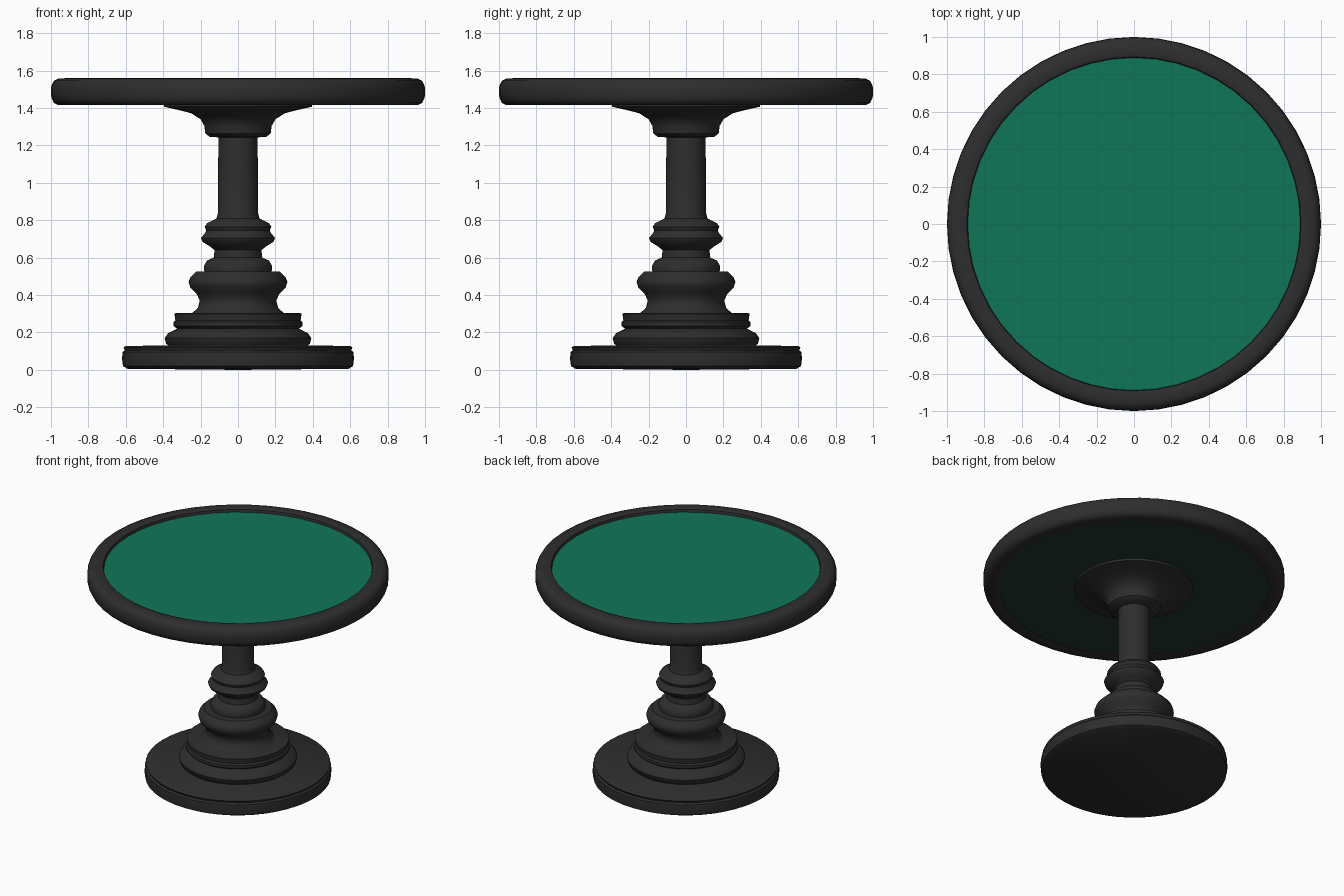
import bpy
import bmesh
import math
from mathutils import Matrix, Vector

cube = bpy.data.objects.get("Cube")
if cube:
    bpy.data.objects.remove(cube, do_unlink=True)


def material(name, rgb):
    mat = bpy.data.materials.new(name)
    mat.use_nodes = True
    color = (*rgb, 1.0)
    mat.diffuse_color = color
    bsdf = next(n for n in mat.node_tree.nodes if n.type == "BSDF_PRINCIPLED")
    bsdf.inputs["Base Color"].default_value = color
    return mat


BLACK = material("black wood", (0.027, 0.027, 0.027))
GREEN = material("green felt", (0.005, 0.18, 0.098))
DARK_GREEN = material("dark green underside", (0.014, 0.04, 0.03))


def lathe(name, profile, mat, closed=False, sides=48):
    """Spin a profile of (radius, height) points about the z axis."""
    bm = bmesh.new()
    verts = [bm.verts.new((r, 0, z)) for r, z in profile]
    pairs = list(zip(verts, verts[1:]))
    if closed:
        pairs.append((verts[-1], verts[0]))
    edges = [bm.edges.new(p) for p in pairs]
    bmesh.ops.spin(bm, geom=verts + edges, cent=(0, 0, 0), axis=(0, 0, 1),
                   angle=math.tau, steps=sides, use_duplicate=False)
    bmesh.ops.remove_doubles(bm, verts=bm.verts, dist=0.0005)
    bmesh.ops.recalc_face_normals(bm, faces=bm.faces)
    return finish(name, bm, mat)


def disc(name, radius, z, mat, facing=1, sides=48):
    """Flat round panel facing up or down."""
    bm = bmesh.new()
    bmesh.ops.create_circle(bm, cap_ends=True, segments=sides, radius=radius,
                            matrix=Matrix.Translation(Vector((0, 0, z))))
    for face in bm.faces:
        face.normal_update()
        if face.normal.z * facing < 0:
            face.normal_flip()
    return finish(name, bm, mat)


def finish(name, bm, mat):
    mesh = bpy.data.meshes.new(name)
    bm.to_mesh(mesh)
    bm.free()
    mesh.materials.append(mat)
    obj = bpy.data.objects.new(name, mesh)
    bpy.context.collection.objects.link(obj)
    bpy.ops.object.select_all(action="DESELECT")
    obj.select_set(True)
    bpy.context.view_layer.objects.active = obj
    bpy.ops.object.shade_smooth_by_angle(angle=math.radians(40))
    return obj


# Round foot plate
lathe("foot_plate", [(0, 0), (0.59, 0.006), (0.615, 0.02), (0.62, 0.06), (0.617, 0.095),
                     (0.605, 0.105), (0.612, 0.12), (0.6, 0.128), (0, 0.135)], BLACK)

# Stepped mouldings above the foot
lathe("stepped_plinth", [(0.36, 0.12), (0.385, 0.14), (0.392, 0.17), (0.375, 0.195),
                         (0.345, 0.21), (0.325, 0.22), (0.345, 0.235), (0.345, 0.255),
                         (0.335, 0.265), (0.34, 0.3), (0.33, 0.305), (0, 0.305)], BLACK)

# Turned column with two swellings and a plain shaft
lathe("turned_column", [(0.25, 0.3), (0.215, 0.33), (0.205, 0.37), (0.22, 0.405),
                        (0.255, 0.44), (0.264, 0.47), (0.255, 0.495), (0.235, 0.515),
                        (0.225, 0.525), (0.18, 0.527), (0.183, 0.555), (0.165, 0.585),
                        (0.13, 0.6), (0.125, 0.64), (0.15, 0.66), (0.19, 0.685),
                        (0.198, 0.705), (0.178, 0.73), (0.17, 0.745), (0.178, 0.765),
                        (0.165, 0.785), (0.115, 0.81), (0.107, 0.84), (0.105, 1.26)], BLACK)

# Flared bracket under the top
lathe("flared_collar", [(0, 1.24), (0.15, 1.245), (0.175, 1.265), (0.18, 1.305),
                        (0.2, 1.34), (0.25, 1.372), (0.32, 1.39), (0.395, 1.407),
                        (0.395, 1.425)], BLACK)

# Rounded rim of the table top
lathe("table_rim", [(0.89, 1.42), (0.905, 1.415), (0.96, 1.415), (0.985, 1.428),
                    (0.998, 1.455), (1.0, 1.487), (0.998, 1.52), (0.985, 1.546),
                    (0.96, 1.558), (0.91, 1.56), (0.893, 1.553), (0.888, 1.53)],
      BLACK, closed=True)

# Felt playing surface and the panel under it
disc("felt_surface", 0.892, 1.535, GREEN)
disc("underside_panel", 0.895, 1.423, DARK_GREEN, facing=-1)
